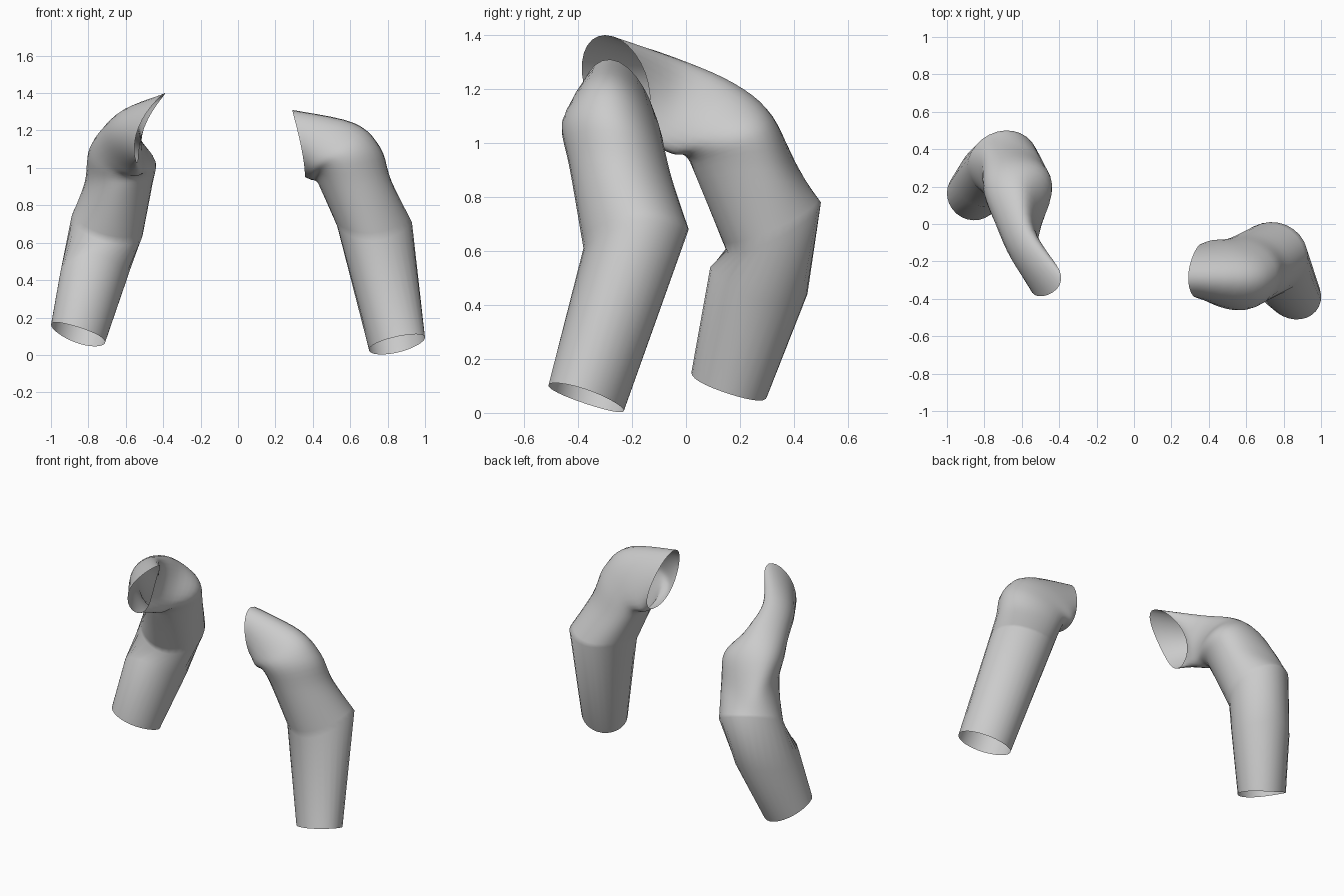
import bpy
import bmesh
import math
from mathutils import Vector

default_cube = bpy.data.objects.get("Cube")
if default_cube:
    bpy.data.objects.remove(default_cube, do_unlink=True)

SIDES = 28
STEPS = 5

# Plain fabric colour
fabric = bpy.data.materials.new("light grey fabric")
fabric.use_nodes = True
grey = (0.6, 0.6, 0.6, 1.0)
fabric.diffuse_color = grey
fabric.node_tree.nodes["Principled BSDF"].inputs["Base Color"].default_value = grey


def ring_points(outer, front, inner, back):
    """Closed loop of points passing through four quarter points."""
    centre = (outer + front + inner + back) / 4
    across = (outer - inner) / 2
    along = (front - back) / 2
    saddle = (outer + inner - front - back) / 4
    loop = []
    for i in range(SIDES):
        t = math.tau * i / SIDES
        loop.append(centre + across * math.cos(t) + along * math.sin(t)
                    + saddle * math.cos(t + t))
    return loop


def spline(a, b, c, d, t):
    """Smooth step from b to c."""
    m, n = (c - a) / 2, (d - b) / 2
    return (b * (2 * t**3 - 3 * t**2 + 1) + m * (t**3 - 2 * t**2 + t)
            + c * (3 * t**2 - 2 * t**3) + n * (t**3 - t**2))


def make_sleeve(name, rows, elbow):
    """Open tube: straight forearm up to the elbow ring, curved above it."""
    rings = [ring_points(*[Vector(p) / 100 for p in row]) for row in rows]
    loops = rings[:elbow + 1]
    upper = rings[elbow:]
    last = len(upper) - 1
    for k in range(last):
        quad = (upper[max(k - 1, 0)], upper[k], upper[k + 1], upper[min(k + 2, last)])
        for s in range(1, STEPS + 1):
            loops.append([spline(*pts, s / STEPS) for pts in zip(*quad)])

    bm = bmesh.new()
    verts = [[bm.verts.new(p) for p in loop] for loop in loops]
    for low, high in zip(verts, verts[1:]):
        for i in range(SIDES):
            j = (i + 1) % SIDES
            bm.faces.new((low[i], low[j], high[j], high[i]))
    bmesh.ops.recalc_face_normals(bm, faces=bm.faces)
    mesh = bpy.data.meshes.new(name)
    bm.to_mesh(mesh)
    bm.free()
    mesh.materials.append(fabric)
    sleeve = bpy.data.objects.new(name, mesh)
    bpy.context.collection.objects.link(sleeve)
    bpy.ops.object.select_all(action="DESELECT")
    sleeve.select_set(True)
    bpy.context.view_layer.objects.active = sleeve
    bpy.ops.object.shade_smooth_by_angle(angle=math.radians(60))


# Each row is one ring from cuff to armhole: outer, front, inner, back (hundredths)
left_rings = [
    ((100, -38, 9), (86, -51, 10), (70, -36, 3), (84, -23, 1)),
    ((93, -18, 71), (73, -38, 61), (53, -19, 69), (73, 1, 68)),
    ((82, -24, 93), (62, -43, 90), (45, -22, 87), (62, -5, 86)),
    ((76, -27, 111), (55, -46, 104), (42, -22, 93), (55, -8, 98)),
    ((62, -28, 124), (45, -44, 107), (39, -22, 94), (44, -9, 103)),
    ((29, -28, 131), (34, -39, 110), (36, -22, 95), (35, -11, 108)),
]
right_rings = [
    ((-100, 17, 16), (-86, 2, 15), (-71, 16, 7), (-85, 30, 6)),
    ((-95, 24, 44), (-77, 9, 54), (-59, 25, 42), (-75, 45, 44)),
    ((-89, 31, 74), (-70, 15, 60), (-51, 33, 64), (-69, 50, 78)),
    ((-82, 30, 92), (-65, 4, 87), (-46, 24, 90), (-65, 42, 89)),
    ((-80, 16, 107), (-60, 0, 95), (-44, 20, 103), (-64, 32, 110)),
    ((-74, 0, 115), (-56, -5, 96), (-50, 5, 110), (-62, 18, 122)),
    ((-66, -18, 119), (-54, -12, 99), (-52, -5, 115), (-57, -5, 132)),
    ((-53, -38, 122), (-54, -22, 103), (-50, -14, 122), (-39, -30, 140)),
]

make_sleeve("left_sleeve", left_rings, 1)
make_sleeve("right_sleeve", right_rings, 2)
